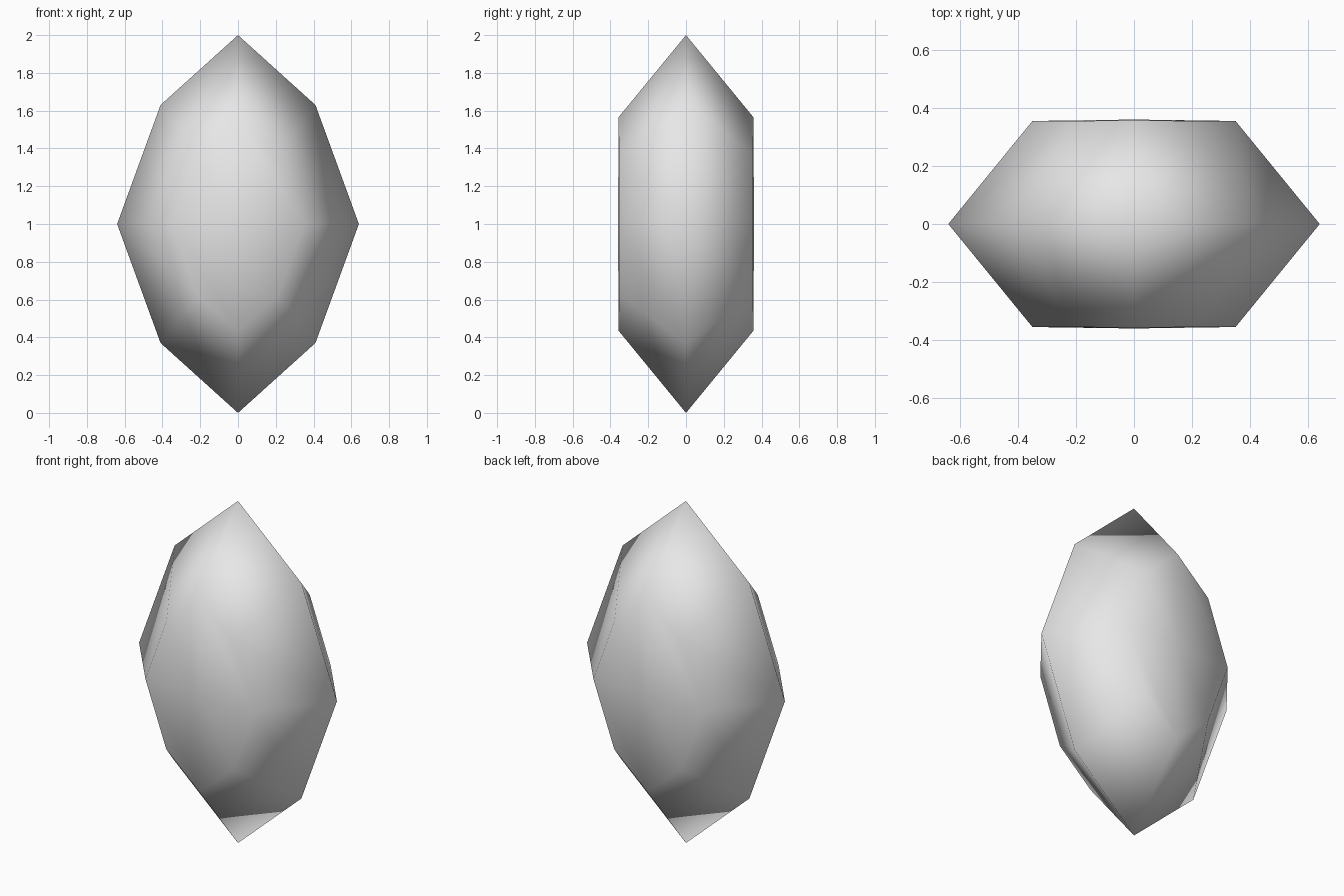
import bpy
import bmesh
from mathutils import Vector

cube = bpy.data.objects.get("Cube")
if cube:
    bpy.data.objects.remove(cube, do_unlink=True)

# Single plain grey material
grey = bpy.data.materials.new("stone grey")
grey.use_nodes = True
colour = (0.8, 0.8, 0.8, 1)
grey.diffuse_color = colour
grey.node_tree.nodes["Principled BSDF"].inputs["Base Color"].default_value = colour

# Distance of each kind of gem corner from the centre, keyed by the axes it lies on
corner_reach = {
    "x": (0.64, 0, 0),
    "y": (0, 0.36, 0),
    "z": (0, 0, 1),
    "xy": (0.35, 0.355, 0),
    "xz": (0.41, 0, 0.63),
    "yz": (0, 0.357, 0.565),
    "xyz": (0.215, 0.355, 0.375),
}

# Crystal: a cube split into 24 four-sided facets, each corner moved to its reach
bm = bmesh.new()
bmesh.ops.create_cube(bm, size=2)
bmesh.ops.subdivide_edges(bm, edges=bm.edges[:], cuts=1, use_grid_fill=True)
for v in bm.verts:
    kind = "".join(axis for axis, c in zip("xyz", v.co) if abs(c) > 0.5)
    reach = Vector(corner_reach[kind])
    v.co = v.co * reach + Vector((0, 0, 1))
bmesh.ops.recalc_face_normals(bm, faces=bm.faces[:])
for f in bm.faces:
    f.smooth = True

mesh = bpy.data.meshes.new("crystal")
bm.to_mesh(mesh)
bm.free()
mesh.materials.append(grey)
crystal = bpy.data.objects.new("crystal", mesh)
bpy.context.scene.collection.objects.link(crystal)
